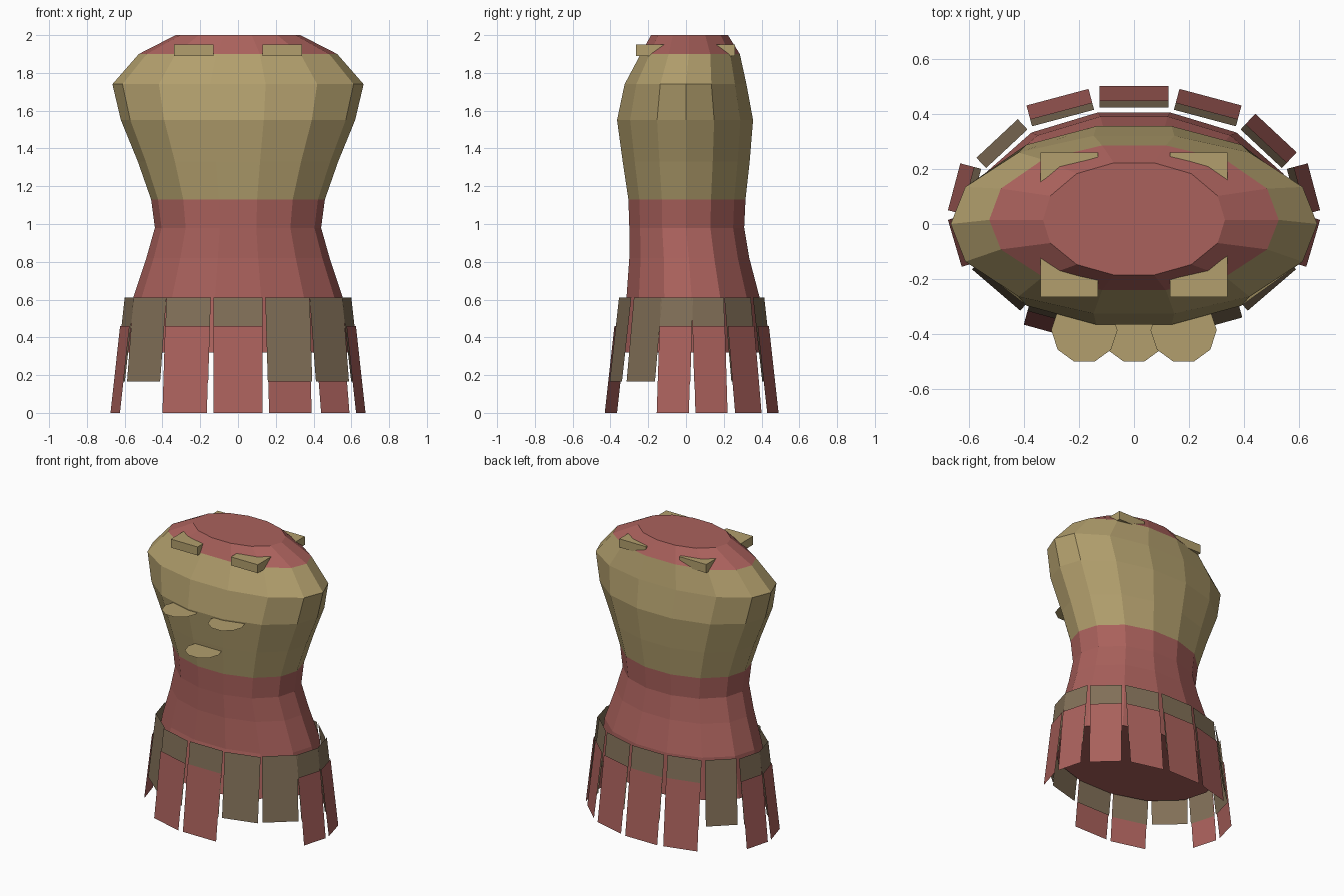
import bpy, bmesh, math
from mathutils import Vector

if "Cube" in bpy.data.objects:
    bpy.data.objects.remove(bpy.data.objects["Cube"])


def material(name, rgb):
    m = bpy.data.materials.new(name)
    lin = [(c / 255 / 12.92 if c < 11 else ((c / 255 + 0.055) / 1.055) ** 2.4) for c in rgb]
    m.diffuse_color = (*lin, 1)
    m.use_nodes = True
    m.node_tree.nodes["Principled BSDF"].inputs["Base Color"].default_value = m.diffuse_color
    return m


RED = material("red cloth", (170, 97, 92))
GOLD = material("pale gold", (178, 159, 109))
BROWN = material("dark leather", (130, 112, 88))


def make(name, verts, faces, mats):
    me = bpy.data.meshes.new(name)
    me.from_pydata(verts, [], faces)
    for m in mats:
        me.materials.append(m)
    ob = bpy.data.objects.new(name, me)
    bpy.context.collection.objects.link(ob)
    return ob


# Torso: fourteen-sided rings lofted from hem to neck
# z, half width, front y, back y, side y
RINGS = [
    (0.32, 0.59, -0.385, 0.405, 0.02),
    (0.61, 0.555, -0.315, 0.39, 0.03),
    (0.82, 0.485, -0.30, 0.335, 0.015),
    (0.98, 0.44, -0.30, 0.308, 0.0),
    (1.13, 0.46, -0.305, 0.315, 0.0),
    (1.33, 0.53, -0.335, 0.337, 0.0),
    (1.55, 0.62, -0.365, 0.355, 0.0),
    (1.74, 0.665, -0.325, 0.32, 0.0),
    (1.90, 0.525, -0.24, 0.285, 0.015),
    (2.00, 0.33, -0.185, 0.222, 0.015),
]
SHAPE = [(0.22, 1.0), (0.63, 0.81), (0.92, 0.42)]   # quarter outline


def ring(z, w, front, back, side):
    right = [(w * fx, side + (front - side) * fy, z) for fx, fy in SHAPE]
    right.append((w, side, z))
    right += [(w * fx, side + (back - side) * fy, z) for fx, fy in reversed(SHAPE)]
    return right + [(-x, y, h) for x, y, h in reversed(right)]


N = 14
verts = [p for r in RINGS for p in ring(*r)]
faces = [(k * N + i, k * N + (i + 1) % N, (k + 1) * N + (i + 1) % N, (k + 1) * N + i)
         for k in range(len(RINGS) - 1) for i in range(N)]
faces.append(tuple(reversed(range(N))))
faces.append(tuple(range(len(verts) - N, len(verts))))
torso = make("torso", verts, faces, [RED, GOLD])
for p in torso.data.polygons:
    p.material_index = 1 if 1.13 < p.center.z < 1.90 else 0


# Skirt: leather tabs, most of them covered by a longer cloth strip
def sheet(name, a, b, z0, z1, inset, mat):
    a, b = Vector(a), Vector(b)
    d = (b - a).normalized()
    n = Vector((d.y, -d.x))

    def at(p, z):
        q = p - n * (0.115 * z + inset)
        return (q.x, q.y, z)
    make(name, [at(a, z0), at(b, z0), at(b, z1), at(a, z1)], [(0, 1, 2, 3)], [mat])


def strip(name, a, b, long):
    sheet(name + "_leather_tab", a, b, 0.165, 0.61, 0.008, BROWN)
    if long:
        sheet(name + "_cloth_strip", a, b, 0.0, 0.46, 0.0, RED)


strip("front_middle", (-0.13, -0.43), (0.13, -0.43), True)
strip("back_middle", (0.125, 0.5), (-0.125, 0.5), True)
# name, two hem corners, long on right, long on left
SIDES = [
    ("front", (0.165, -0.43), (0.40, -0.365), False, True),
    ("front_corner", (0.43, -0.335), (0.605, -0.185), False, False),
    ("side_front", (0.625, -0.155), (0.675, 0.015), True, True),
    ("side_back", (0.675, 0.05), (0.63, 0.22), True, True),
    ("back_corner", (0.59, 0.26), (0.44, 0.40), True, False),
    ("back", (0.39, 0.43), (0.165, 0.49), True, True),
]
for name, a, b, long_r, long_l in SIDES:
    strip("right_" + name, a, b, long_r)
    strip("left_" + name, (-b[0], b[1]), (-a[0], a[1]), long_l)


# Shoulder clasps: small blocks set into the neck slope
def block(name, x0, x1, y0, y1, z0, z1):
    v = [(x, y, z) for z in (z0, z1) for x, y in ((x0, y0), (x1, y0), (x1, y1), (x0, y1))]
    f = [(3, 2, 1, 0), (4, 5, 6, 7)] + [(i, (i + 1) % 4, 4 + (i + 1) % 4, 4 + i) for i in range(4)]
    make(name, v, f, [GOLD])


for tag, s in (("right", 1), ("left", -1)):
    x0, x1 = sorted((0.13 * s, 0.34 * s))
    block(tag + "_front_clasp", x0, x1, -0.265, -0.09, 1.89, 1.95)
    block(tag + "_back_clasp", x0, x1, 0.11, 0.26, 1.89, 1.95)

# Chest discs: thin level ten-sided plates standing out of the chest
for name, x, z in (("left", -0.18, 1.54), ("middle", 0.0, 1.30), ("right", 0.18, 1.54)):
    pts = [(x + 0.12 * math.cos(math.tau * i / 10),
            -0.385 + 0.12 * math.sin(math.tau * i / 10), z) for i in range(10)]
    make(name + "_chest_disc", pts, [tuple(range(10))], [GOLD])
